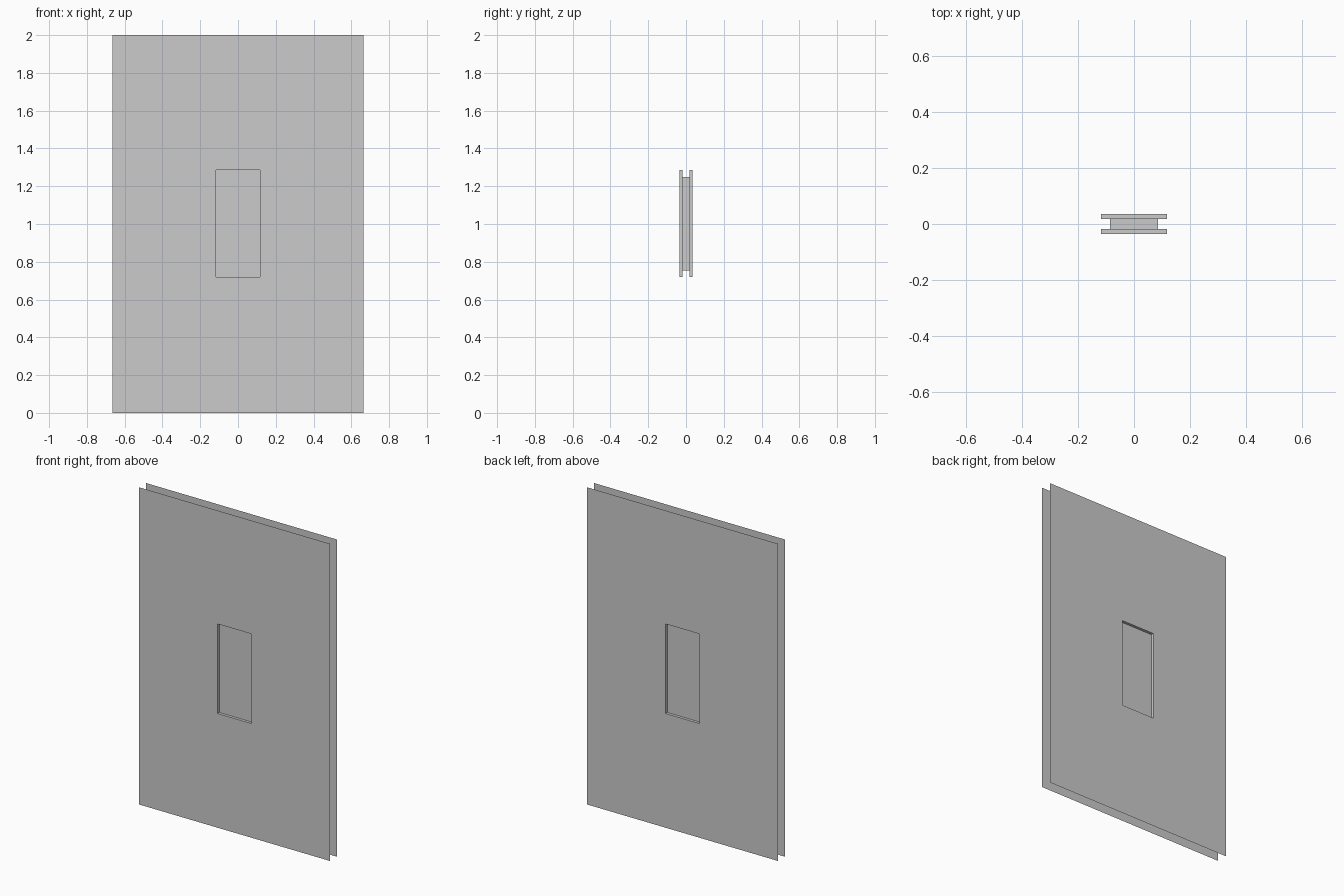
import bpy, bmesh

if "Cube" in bpy.data.objects:
    bpy.data.objects.remove(bpy.data.objects["Cube"])

FACE_Y, PANE_Y = 0.035, 0.0175      # door skin and recessed pane depths
SKIN = (0.665, 0.0, 2.0)            # half width, bottom, top
HOLE = (0.117, 0.72, 1.285)
CORE = (0.085, 0.755, 1.25)


def loop(bm, rect, y):
    w, lo, hi = rect
    return [bm.verts.new((x, y, z)) for x, z in ((-w, lo), (w, lo), (w, hi), (-w, hi))]


def bridge(bm, a, b):
    for i in range(4):
        j = (i + 1) % 4
        bm.faces.new((a[i], a[j], b[j], b[i]))


def finish(bm, name):
    me = bpy.data.meshes.new(name)
    bm.to_mesh(me)
    bm.free()
    ob = bpy.data.objects.new(name, me)
    bpy.context.collection.objects.link(ob)
    return ob


# Door skins: thin sheet with a recessed window on each side
for name, side in (("front_skin", -1), ("back_skin", 1)):
    bm = bmesh.new()
    outer = loop(bm, SKIN, side * FACE_Y)
    rim = loop(bm, HOLE, side * FACE_Y)
    step = loop(bm, HOLE, side * PANE_Y)
    inner = loop(bm, CORE, side * PANE_Y)
    bridge(bm, outer, rim)
    bridge(bm, rim, step)
    bridge(bm, step, inner)
    if side > 0:
        bmesh.ops.reverse_faces(bm, faces=bm.faces[:])
    finish(bm, name)

# Window pane filling the opening between the two skins
bm = bmesh.new()
a, b = loop(bm, CORE, -PANE_Y), loop(bm, CORE, PANE_Y)
bridge(bm, a, b)
bm.faces.new(a)
bm.faces.new(b)
bmesh.ops.recalc_face_normals(bm, faces=bm.faces[:])
finish(bm, "window_pane")
